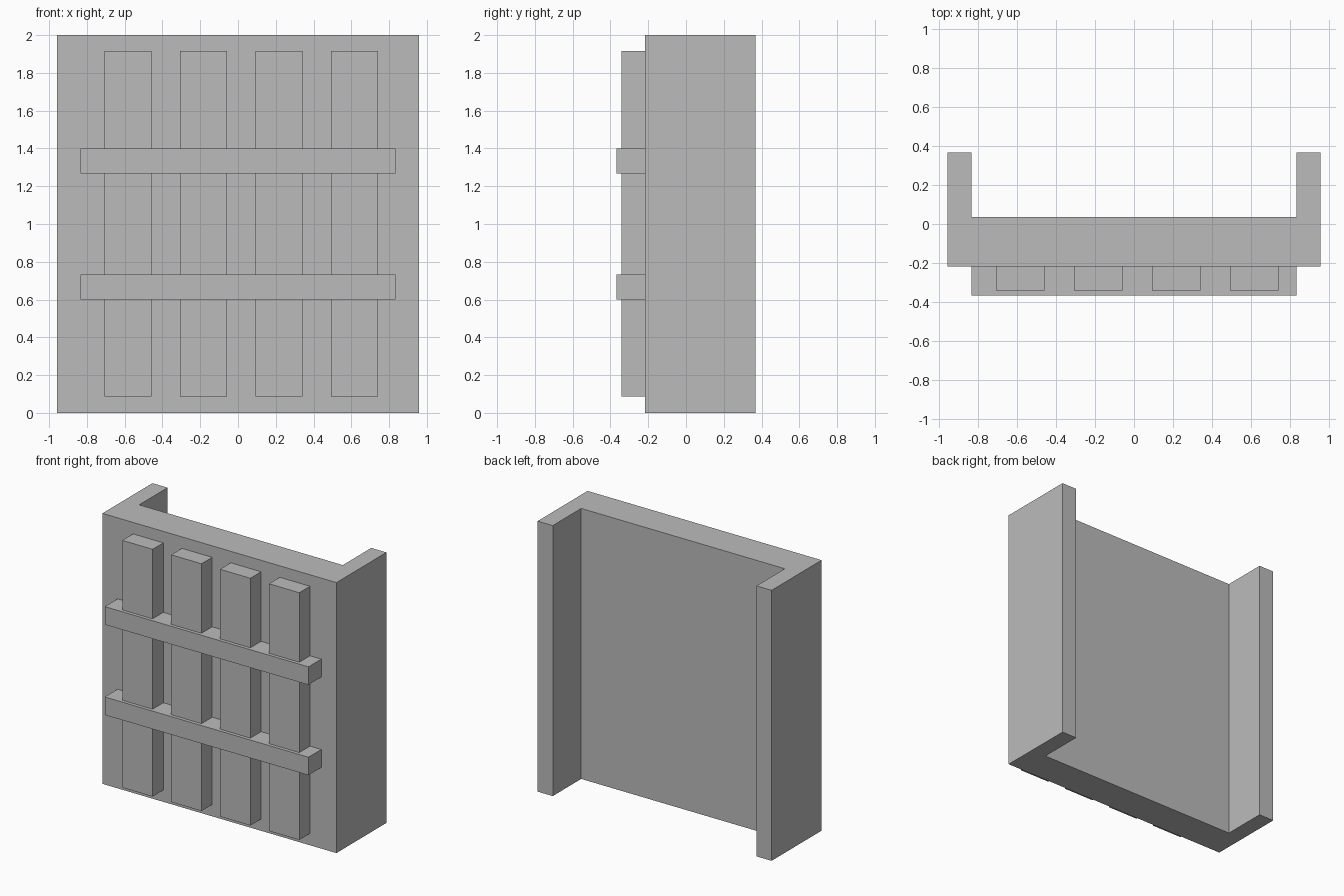
import bpy, bmesh

if "Cube" in bpy.data.objects:
    bpy.data.objects.remove(bpy.data.objects["Cube"])

grey = bpy.data.materials.new("mid grey")
grey.diffuse_color = (0.5, 0.5, 0.5, 1.0)
grey.use_nodes = True
grey.node_tree.nodes["Principled BSDF"].inputs["Base Color"].default_value = grey.diffuse_color


def prism(name, outline, z0, z1):
    """Extrude a top-view outline (counter-clockwise) from z0 to z1."""
    bm = bmesh.new()
    face = bm.faces.new([bm.verts.new((x, y, z0)) for x, y in outline])
    top = bmesh.ops.extrude_face_region(bm, geom=[face])["geom"]
    verts = [g for g in top if isinstance(g, bmesh.types.BMVert)]
    bmesh.ops.translate(bm, verts=verts, vec=(0, 0, z1 - z0))
    bmesh.ops.recalc_face_normals(bm, faces=bm.faces)
    mesh = bpy.data.meshes.new(name)
    bm.to_mesh(mesh)
    bm.free()
    mesh.materials.append(grey)
    obj = bpy.data.objects.new(name, mesh)
    bpy.context.collection.objects.link(obj)
    return obj


def box(name, x0, x1, y0, y1, z0, z1):
    return prism(name, [(x0, y0), (x1, y0), (x1, y1), (x0, y1)], z0, z1)


HALF, INNER = 0.957, 0.833
FRONT, PANEL_BACK, BACK = -0.217, 0.035, 0.367

# Wall panel with the two returns at its back, one U-shaped profile
prism("wall", [(-HALF, FRONT), (HALF, FRONT), (HALF, BACK), (INNER, BACK),
               (INNER, PANEL_BACK), (-INNER, PANEL_BACK),
               (-INNER, BACK), (-HALF, BACK)], 0, 2)

# Four upright planks on the front
for i in range(4):
    x = -0.583 + 0.4 * i
    box(f"plank_{i + 1}", x - 0.124, x + 0.124, -0.342, FRONT, 0.087, 1.915)

# Two cross bars over the planks
for name, z in (("lower_bar", 0.60), ("upper_bar", 1.268)):
    box(name, -INNER, INNER, -0.367, FRONT, z, z + 0.133)
